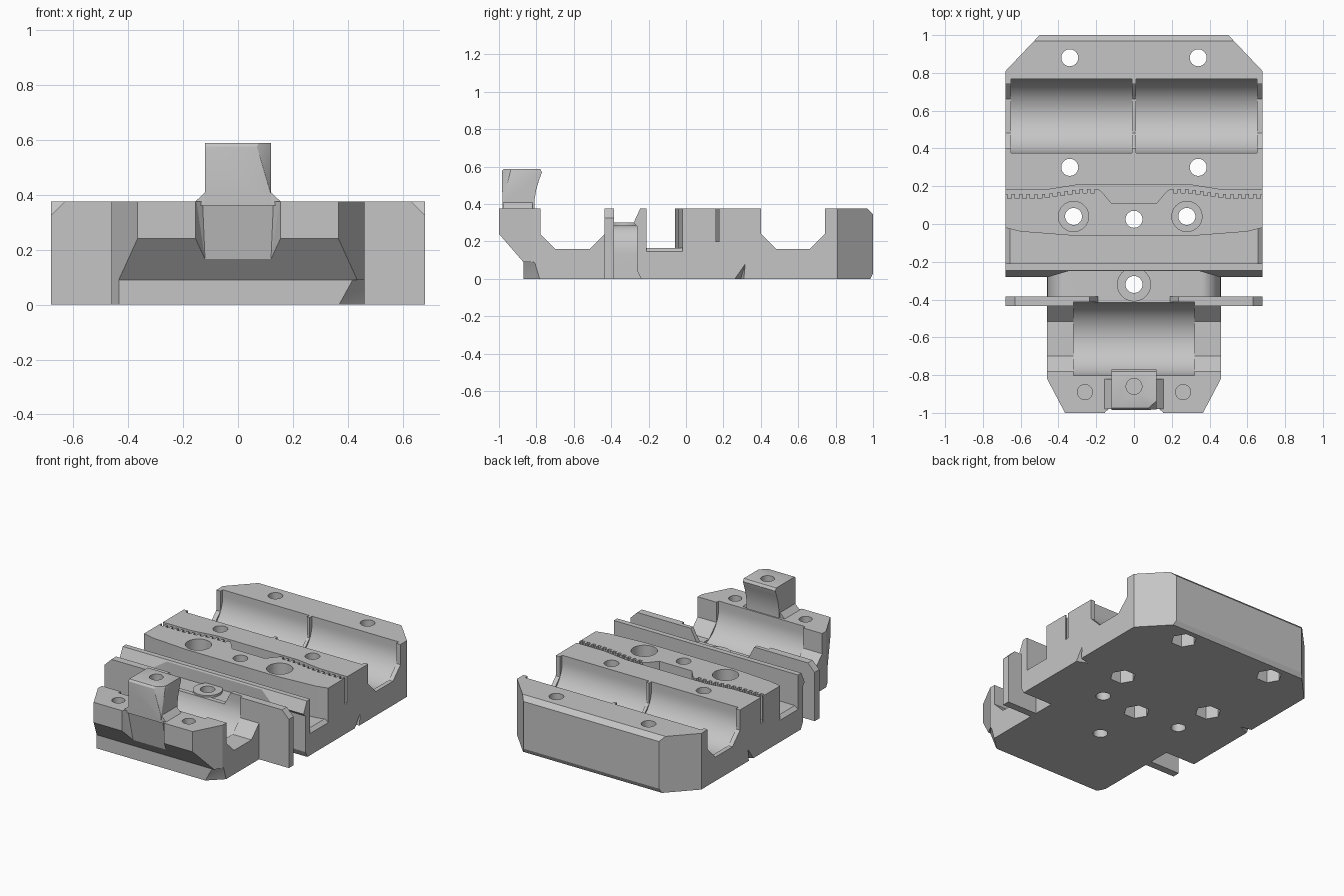
import bpy, bmesh, math
from mathutils import Vector

old = bpy.data.objects.get("Cube")
if old:
    bpy.data.objects.remove(old, do_unlink=True)

GREY = (0.56, 0.56, 0.56, 1)
mat = bpy.data.materials.new("light grey plastic")
mat.use_nodes = True
mat.diffuse_color = GREY
mat.node_tree.nodes["Principled BSDF"].inputs["Base Color"].default_value = GREY
H = 0.375         # deck height
W = 0.68          # half width of the rear body
F = 0.46          # half width of the front body


def finish(bm, name):
    bmesh.ops.recalc_face_normals(bm, faces=bm.faces)
    me = bpy.data.meshes.new(name)
    bm.to_mesh(me)
    bm.free()
    me.materials.append(mat)
    ob = bpy.data.objects.new(name, me)
    bpy.context.collection.objects.link(ob)
    return ob


def prism(name, pts, axis, lo, hi):
    """Extrude a 2D profile along x (pts are y,z), y (pts are x,z) or z (pts are x,y)."""
    def place(p, t):
        c = list(p)
        c.insert("xyz".index(axis), t)
        return c
    bm = bmesh.new()
    face = bm.faces.new([bm.verts.new(place(p, lo)) for p in pts])
    ext = bmesh.ops.extrude_face_region(bm, geom=[face])["geom"]
    shift = Vector(place((0, 0), hi - lo))
    bmesh.ops.translate(bm, vec=shift, verts=[v for v in ext if isinstance(v, bmesh.types.BMVert)])
    return finish(bm, name)


def hull(name, pts):
    bm = bmesh.new()
    for p in pts:
        bm.verts.new(p)
    bmesh.ops.convex_hull(bm, input=bm.verts)
    bmesh.ops.dissolve_limit(bm, angle_limit=0.01, verts=bm.verts, edges=bm.edges)
    return finish(bm, name)


def both_sides(pts):
    return [(s * x, y, z) for s in (-1, 1) for x, y, z in pts]


def disc(x, y, r, lo, hi, n=40):
    pts = [(x + r * math.cos(math.tau * i / n), y + r * math.sin(math.tau * i / n)) for i in range(n)]
    return prism("round", pts, "z", lo, hi)


def combine(target, tool, op="DIFFERENCE"):
    mod = target.modifiers.new("bool", "BOOLEAN")
    mod.operation, mod.solver, mod.object = op, "EXACT", tool
    bpy.context.view_layer.objects.active = target
    bpy.ops.object.modifier_apply(modifier=mod.name)
    bpy.data.objects.remove(tool, do_unlink=True)


def mirrored(pts):
    """Complete an outline that is symmetric about x = 0."""
    return pts + [(-x, y) for x, y in reversed(pts)]


def cut_bearing(body, y, g, spans, reach):
    """Round bearing seats, with a faceted rod channel running past both ends."""
    r, zc, n = 0.195, 0.33, 28
    seat = [(y - r, 0.5)] + [(y - r * math.cos(math.pi * i / n), zc - r * math.sin(math.pi * i / n))
                             for i in range(n + 1)] + [(y + r, 0.5)]
    rod = [(y - g, 0.5), (y - g, 0.24), (y - g + 0.08, 0.16),
           (y + g - 0.08, 0.16), (y + g, 0.24), (y + g, 0.5)]
    combine(body, prism("rod_channel", rod, "x", -reach, reach))
    for a, b in spans:
        combine(body, prism("bearing_seat", seat, "x", a, b))


# Rear body with clipped back corners and chamfered back edges
body = prism("carriage_body", [(-0.26, 0.04), (-0.24, 0), (0.985, 0), (1, 0.03), (1, 0.345), (0.97, H),
                               (-0.245, H), (-0.28, 0.3), (-0.26, 0.28)], "x", -W, W)
for s in (-1, 1):
    combine(body, prism("corner_cut", [(s * W, 0.81), (s * 0.49, 1.01), (s * 0.8, 1.01), (s * 0.8, 0.81)],
                        "z", -0.1, 0.5))
    combine(body, hull("side_notch", [(s * 0.69, 0.25, -0.01), (s * 0.69, 0.31, -0.01),
                                      (s * 0.69, 0.32, 0.09), (s * 0.6, 0.29, -0.01)]))

# Belt return channel with bevelled ends, and the front wall that steps back in the middle
combine(body, prism("return_channel", mirrored([(0.7, -0.21), (0.7, -0.015), (0.6, -0.04), (0.34, -0.06)]),
                    "z", 0.165, 0.5))
for s in (-1, 1):
    combine(body, prism("channel_end", [(s * 0.655, 0.166), (s * 0.68, 0.145), (s * 0.7, 0.145),
                                        (s * 0.7, 0.166)], "y", -0.21, -0.02))
combine(body, prism("wall_step", mirrored([(0.52, -0.3), (0.35, -0.25)]), "z", 0.28, 0.5))


# Toothed belt clamp slot
def drift(x):
    return 0.028 * min(1, max(0, (0.5 - abs(x)) / 0.2))


comb, pitch = [], 0.04
for i in range(13):
    x = 0.71 - i * pitch
    for dx, dy in ((0, 0.135), (0.022, 0.135), (0.022, 0.158), (pitch, 0.158)):
        comb.append((x - dx, dy + drift(x)))
upper = [(0.3, 0.207), (0.47, 0.18), (0.71, 0.18)]
combine(body, prism("belt_slot", mirrored(upper + comb + [(0.17, 0.17), (0.12, 0.11)]), "z", 0.2, 0.5))

# Rear bearing seats, split by a thin rib
cut_bearing(body, 0.572, 0.17, [(-0.65, -0.01), (0.01, 0.65)], 0.8)

# Front body with undercut face and clipped corners
front = prism("front_body", [(-1, H), (-1, 0.24), (-0.87, 0.09), (-0.87, 0), (-0.39, 0), (-0.39, H)],
              "x", -F, F)
for s in (-1, 1):
    combine(front, prism("corner_cut", [(s * F, -0.82), (s * 0.36, -1.01), (s * 0.6, -1.01), (s * 0.6, -0.82)],
                         "z", -0.1, 0.5))
combine(front, hull("foot_cut", [(0.355, -0.88, -0.01), (0.41, -0.88, 0.09), (0.47, -0.77, -0.01),
                                 (0.47, -0.8, 0.09), (0.5, -0.88, 0.09), (0.5, -0.88, -0.01)]))

# Thin guard plates either side of the front body, open in the middle
plate = mirrored([(W, 0), (W, 0.325), (0.63, H)])
combine(front, prism("guard_plate", plate, "y", -0.435, -0.385), "UNION")
gap = mirrored([(0.19, 0.29), (0.3, 0.5)])
combine(front, prism("wall_gap", gap, "y", -0.5, -0.3))
cut_bearing(front, -0.607, 0.172, [(-0.32, 0.32)], 0.55)

# Round-shouldered bridge joining front and rear, with the screw boss
shoulder = [(0.36 + 0.1 * math.cos(a), 0.13 + 0.155 * math.sin(a))
            for a in (math.pi / 2 * i / 8 for i in range(9))]
bridge = prism("bridge", mirrored([(F, 0)] + shoulder), "y", -0.4, -0.225)
combine(bridge, disc(0, -0.32, 0.09, 0.1, 0.3), "UNION")
combine(front, bridge, "UNION")
combine(body, front, "UNION")

# Tapered recess in the front face below the post
combine(body, hull("front_recess", both_sides(
    [(0.12, -0.935, 0.165), (0.125, -0.96, 0.27), (0.13, -0.982, 0.4), (0.155, -1.001, 0.24),
     (0.155, -1.001, 0.4), (0.155, -1.03, 0.4), (0.155, -1.03, 0.24), (0.12, -1.03, 0.165)])))

# Switch post with undercut back and one corner clipped towards the top
rear_edge = [(-0.81, 0.36), (-0.81, 0.42), (-0.8, 0.48), (-0.785, 0.53), (-0.77, 0.57), (-0.78, 0.588)]
post = prism("switch_post", rear_edge + [(-0.975, 0.588), (-0.985, 0.575), (-0.98, 0.36)], "x", -0.12, 0.12)
combine(post, hull("post_clip", [(0.14, -0.91, 0.62), (0.04, -1, 0.62), (0.14, -1, 0.62),
                                 (0.121, -0.98, 0.4), (0.14, -1, 0.4)]))
bevel = post.modifiers.new("soft_edges", "BEVEL")
bevel.width, bevel.segments, bevel.limit_method = 0.006, 2, "ANGLE"
bpy.context.view_layer.objects.active = post
bpy.ops.object.modifier_apply(modifier=bevel.name)
foot = hull("post_foot", both_sides([(0.155, -0.98, 0.36), (0.155, -0.82, 0.36), (0.155, -0.98, H),
                                     (0.155, -0.82, H), (0.118, -0.978, 0.41), (0.118, -0.82, 0.41)]))
combine(body, foot, "UNION")
combine(body, post, "UNION")

# Through holes, nut pockets, counterbores and blind holes
for x in (-0.34, 0.34):
    for y in (0.3, 0.88):
        combine(body, disc(x, y, 0.045, -0.1, 0.5))
        combine(body, disc(x, y, 0.08, -0.1, 0.1, 6))
for x in (-0.32, 0.28):
    combine(body, disc(x, 0.04, 0.045, -0.1, 0.5))
    combine(body, disc(x, 0.04, 0.08, 0.2, 0.5))
combine(body, disc(0, 0.025, 0.045, -0.1, 0.5))
combine(body, disc(0, 0.025, 0.08, -0.1, 0.1, 6))
combine(body, disc(0, -0.32, 0.045, -0.1, 0.5))
for x in (-0.26, 0.26):
    combine(body, disc(x, -0.89, 0.04, 0.2, 0.5))
combine(body, disc(0, -0.86, 0.042, 0.2, 0.7))

# Smooth the round surfaces, keep the machined edges crisp
body.select_set(True)
bpy.context.view_layer.objects.active = body
bpy.ops.object.shade_smooth_by_angle(angle=math.radians(20))
